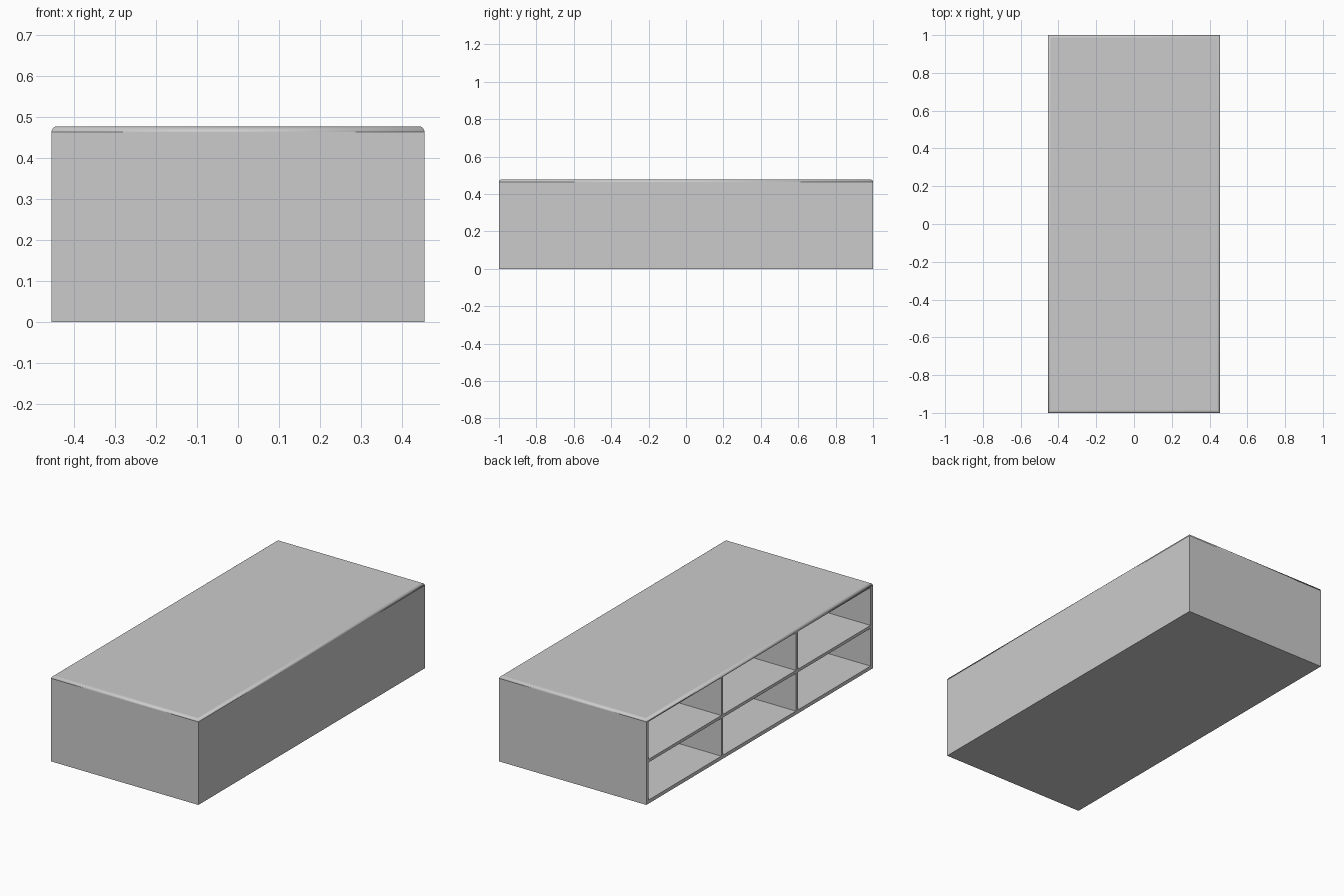
import bpy
import bmesh
from mathutils import Matrix, Vector

if "Cube" in bpy.data.objects:
    bpy.data.objects.remove(bpy.data.objects["Cube"], do_unlink=True)

# Overall sizes
WIDTH, LENGTH, HEIGHT = 0.91, 2.0, 0.478
BOARD = 0.02        # outer boards and back panel
INNER = 0.017       # dividers and shelves
ROUND = 0.014       # rounding of the top end edges
BAYS = 3

grey = bpy.data.materials.new("plain grey")
grey.use_nodes = True
colour = (0.6, 0.6, 0.6, 1.0)
grey.diffuse_color = colour
grey.node_tree.nodes["Principled BSDF"].inputs["Base Color"].default_value = colour


def box_mesh(low, high):
    low, high = Vector(low), Vector(high)
    bm = bmesh.new()
    place = Matrix.Translation((low + high) / 2) @ Matrix.Diagonal((*(high - low), 1))
    bmesh.ops.create_cube(bm, size=1, matrix=place)
    return bm


def add_object(name, bm):
    bmesh.ops.recalc_face_normals(bm, faces=bm.faces)
    mesh = bpy.data.meshes.new(name)
    bm.to_mesh(mesh)
    bm.free()
    mesh.materials.append(grey)
    obj = bpy.data.objects.new(name, mesh)
    bpy.context.collection.objects.link(obj)
    return obj


# Carcass: a box hollowed from its open long side
front, back = -WIDTH / 2, WIDTH / 2
end = LENGTH / 2
bm = box_mesh((front, -end, 0), (back, end, HEIGHT))
opening = min(bm.faces, key=lambda f: f.calc_center_median().x)
bmesh.ops.inset_region(bm, faces=[opening], thickness=BOARD, use_even_offset=True)
inner = bmesh.ops.extrude_face_region(bm, geom=[opening])["geom"]
moved = [v for v in inner if isinstance(v, bmesh.types.BMVert)]
bmesh.ops.translate(bm, verts=moved, vec=(WIDTH - BOARD, 0, 0))
if opening.is_valid:
    bmesh.ops.delete(bm, geom=[opening], context='FACES_ONLY')

# Rounded top edges at both ends
top_ends = [e for e in bm.edges if all(
    abs(v.co.z - HEIGHT) < 1e-4 and abs(abs(v.co.y) - end) < 1e-4 for v in e.verts)
    and e.calc_length() > WIDTH / 2]
rounded = bmesh.ops.bevel(bm, geom=top_ends, offset=ROUND, segments=6,
                          profile=0.5, affect='EDGES')["faces"]
for face in rounded:
    face.smooth = True
add_object("carcass", bm)

# Upright dividers and the shelf in each bay
inside = end - BOARD
bay = (2 * inside - (BAYS - 1) * INNER) / BAYS
middle = HEIGHT / 2
for i in range(BAYS):
    start = -inside + i * (bay + INNER)
    add_object(f"shelf_{i + 1}", box_mesh(
        (front, start, middle - INNER / 2),
        (back - BOARD, start + bay, middle + INNER / 2)))
    if i < BAYS - 1:
        add_object(f"divider_{i + 1}", box_mesh(
            (front, start + bay, BOARD),
            (back - BOARD, start + bay + INNER, HEIGHT - BOARD)))
